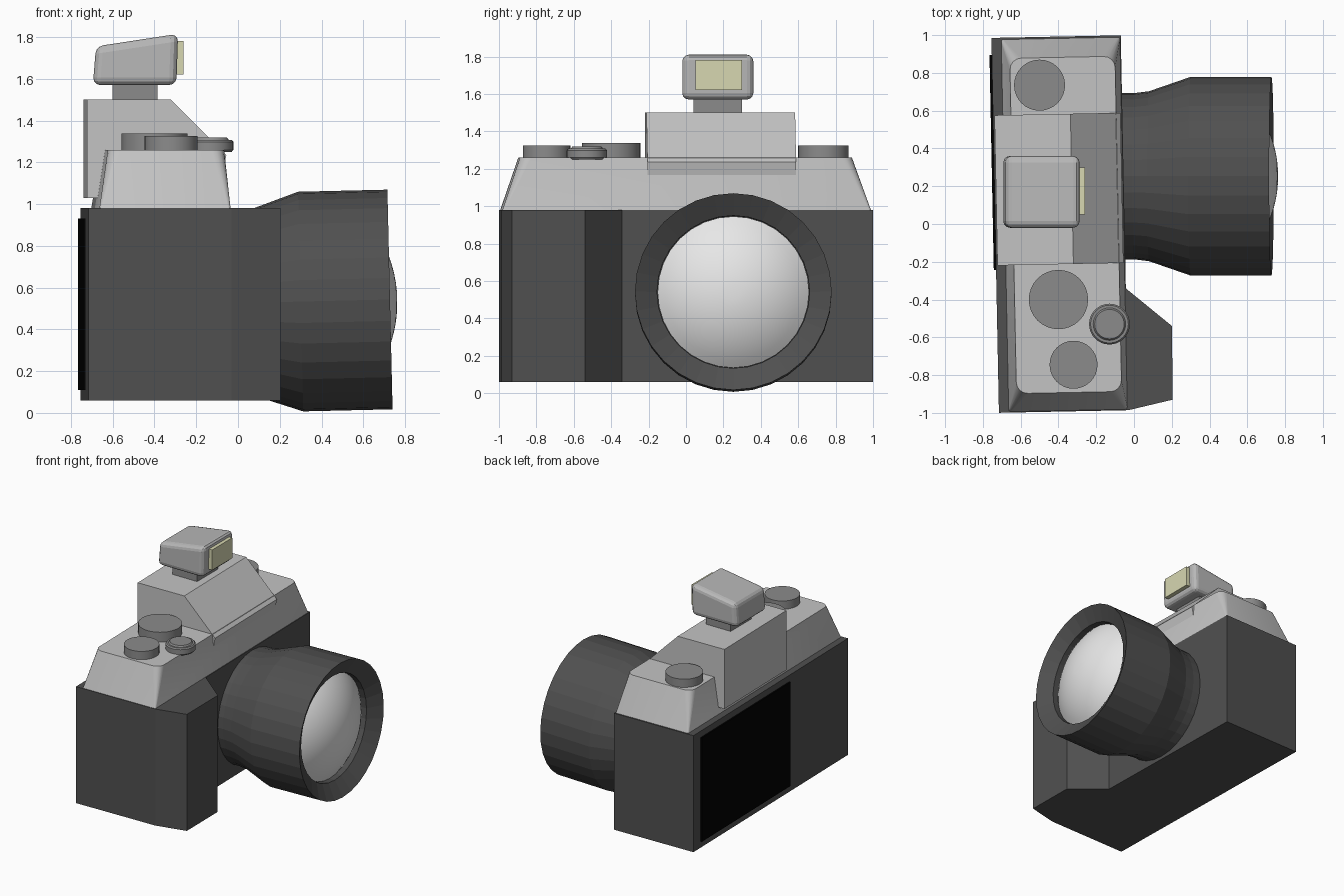
import bpy, bmesh, math
from mathutils import Matrix, Vector

if "Cube" in bpy.data.objects:
    bpy.data.objects.remove(bpy.data.objects["Cube"])


def material(name, r, g, b):
    m = bpy.data.materials.new(name)
    m.use_nodes = True
    m.diffuse_color = (r, g, b, 1)
    m.node_tree.nodes["Principled BSDF"].inputs["Base Color"].default_value = (r, g, b, 1)
    return m


DARK = material("dark body", 0.08, 0.08, 0.08)
SILVER = material("silver", 0.55, 0.55, 0.55)
GREY = material("dial grey", 0.26, 0.26, 0.26)
HEAD = material("flash grey", 0.48, 0.48, 0.48)
BLACK = material("screen black", 0.0, 0.0, 0.0)
GLASS = material("glass white", 0.8, 0.8, 0.8)
CREAM = material("flash cream", 0.68, 0.68, 0.44)
TURN = Matrix.Rotation(0.02, 4, "Z")


def finish(name, bm, mat, matrix=Matrix(), smooth=None):
    bmesh.ops.recalc_face_normals(bm, faces=bm.faces)
    mesh = bpy.data.meshes.new(name)
    bm.to_mesh(mesh)
    bm.free()
    mesh.materials.append(mat)
    mesh.transform(matrix)
    ob = bpy.data.objects.new(name, mesh)
    bpy.context.collection.objects.link(ob)
    if smooth:
        bpy.ops.object.select_all(action="DESELECT")
        ob.select_set(True)
        bpy.context.view_layer.objects.active = ob
        bpy.ops.object.shade_smooth_by_angle(angle=math.radians(smooth))
    return ob


def loft(name, rings, mat, matrix=Matrix(), caps=(True, True), smooth=None):
    """Skin a list of closed rings that have equal point counts."""
    bm = bmesh.new()
    loops = [[bm.verts.new(p) for p in ring] for ring in rings]
    n = len(loops[0])
    for a, b in zip(loops, loops[1:]):
        for i in range(n):
            j = (i + 1) % n
            bm.faces.new((a[i], a[j], b[j], b[i]))
    if caps[0]:
        bm.faces.new(loops[0])
    if caps[1]:
        bm.faces.new(loops[-1])
    return finish(name, bm, mat, matrix, smooth)


def prism(name, points, axis, low, high, mat, matrix=Matrix()):
    """Extrude a flat outline along axis y or z."""
    def place(p, d):
        return (p[0], p[1], d) if axis == "z" else (p[0], d, p[1])
    return loft(name, [[place(p, d) for p in points] for d in (low, high)], mat, matrix)


def box(name, x, y, z, mat, matrix=Matrix()):
    outline = [(x[0], y[0]), (x[1], y[0]), (x[1], y[1]), (x[0], y[1])]
    return prism(name, outline, "z", z[0], z[1], mat, matrix)


def circle(r, n=32):
    return [(r * math.cos(math.tau * i / n), r * math.sin(math.tau * i / n)) for i in range(n)]


def knob(name, x, y, profile):
    rings = [[(x + a, y + b, z) for a, b in circle(r)] for r, z in profile]
    return loft(name, rings, GREY, smooth=30)


def rounded(x0, x1, y0, y1, r, z):
    pts = []
    corners = [(x1 - r, y1 - r), (x0 + r, y1 - r), (x0 + r, y0 + r), (x1 - r, y0 + r)]
    for q, (cx, cy) in enumerate(corners):
        for k in range(5):
            a = (q + k / 4) * math.pi / 2
            pts.append((cx + r * math.cos(a), cy + r * math.sin(a), z))
    return pts


# Body with hand grip
outline = [(-0.735, -0.985), (-0.05, -0.985), (0.186, -0.934), (0.19, -0.544),
           (-0.05, -0.34), (-0.05, 1.0), (-0.735, 1.0)]
prism("body", outline, "z", 0.06, 0.98, DARK, TURN)
box("rear_screen", (-0.747, -0.73), (-0.23, 0.91), (0.11, 0.93), BLACK, TURN)

# Tapered top plate and viewfinder housing
loft("top_plate", [rounded(-0.683, -0.055, -0.98, 0.99, 0.012, 0.98),
                   rounded(-0.64, -0.083, -0.885, 0.89, 0.06, 1.26)], SILVER, TURN, smooth=30)
profile = [(-0.727, 1.03), (-0.1, 1.03), (-0.06, 1.235), (-0.325, 1.5), (-0.727, 1.5)]
prism("viewfinder_housing", profile, "y", -0.205, 0.59, SILVER, TURN)

# Flash unit
box("flash_foot", (-0.6, -0.385), (0.04, 0.3), (1.49, 1.59), GREY)
side = [(-0.695, 1.57), (-0.295, 1.57), (-0.287, 1.815), (-0.68, 1.755)]
head = prism("flash_head", side, "y", -0.02, 0.36, HEAD)
bevel = head.modifiers.new("bevel", "BEVEL")
bevel.width = 0.035
bevel.segments = 3
box("flash_window", (-0.31, -0.26), (0.05, 0.3), (1.62, 1.78), CREAM)

# Dials and shutter button
knob("rewind_dial", -0.5, 0.735, [(0.135, 1.25), (0.135, 1.325)])
knob("speed_dial", -0.4, -0.4, [(0.157, 1.25), (0.157, 1.337)])
knob("mode_dial", -0.32, -0.745, [(0.127, 1.25), (0.127, 1.325)])
knob("shutter_button", -0.13, -0.53,
     [(0.1, 1.25), (0.108, 1.26), (0.108, 1.298), (0.1, 1.307), (0.086, 1.307), (0.078, 1.318)])

# Lens barrel and front glass, lathed around a slightly raised axis
AIM = Matrix.Translation((0, 0.253, 0.526)) @ Matrix.Rotation(-0.0235, 4, "Y")


def lathe(name, profile, mat, caps, smooth):
    rings = [[(x, a, b) for a, b in circle(r)] for x, r in profile]
    return loft(name, rings, mat, AIM, caps, smooth)


lathe("lens_barrel", [(-0.1, 0.44), (0.0, 0.44), (0.08, 0.45), (0.19, 0.488), (0.3, 0.526),
                      (0.728, 0.526), (0.66, 0.408), (0.6, 0.408)], DARK, (True, True), None)
R = 0.63
dome = [(0.763 - R + math.sqrt(R * R - r * r), r) for r in [0.405 * k / 10 for k in range(10, 0, -1)]]
lathe("lens_glass", dome, GLASS, (False, True), 40)
